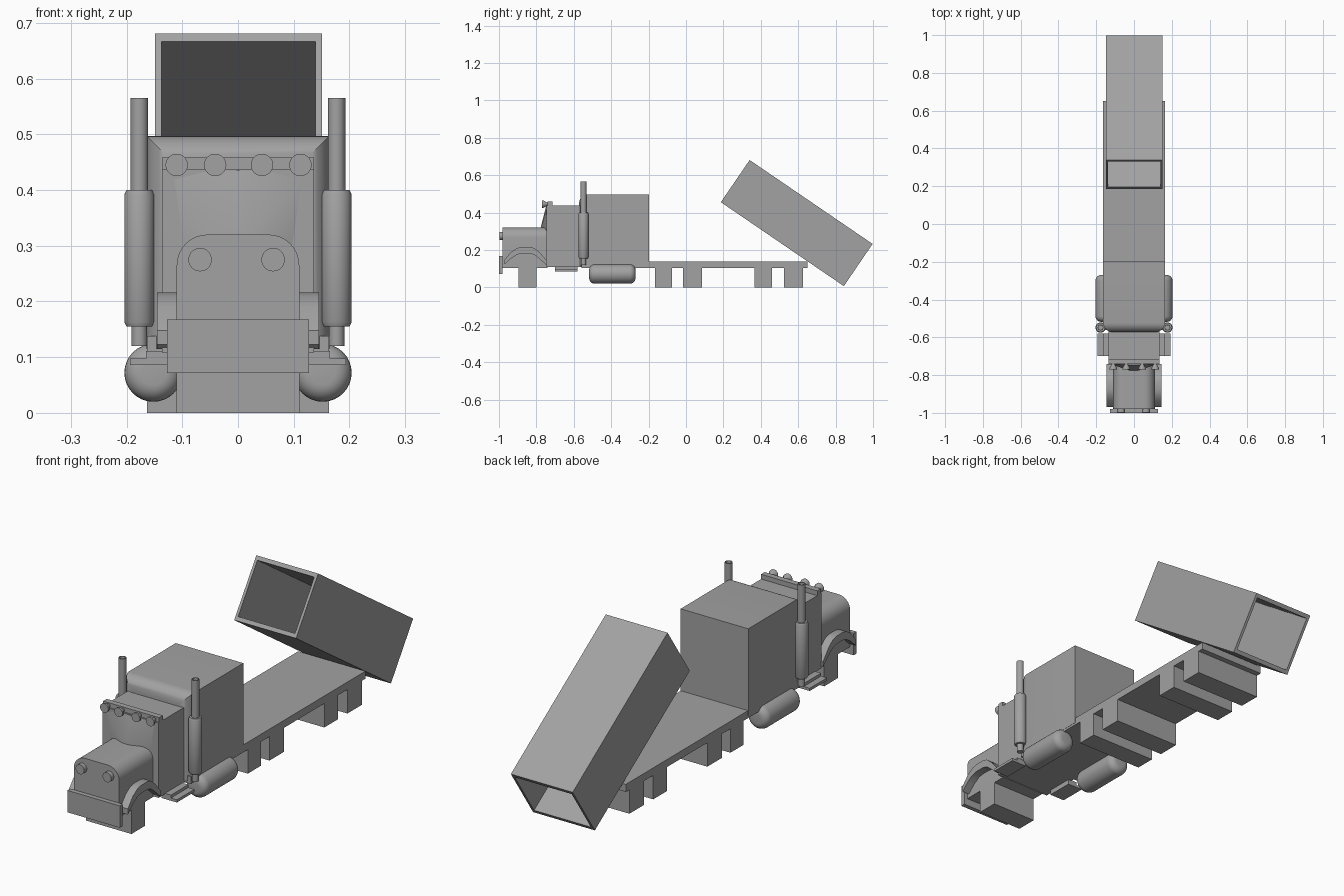
import bpy, bmesh, math
from mathutils import Matrix, Vector

cube = bpy.data.objects.get("Cube")
if cube:
    bpy.data.objects.remove(cube, do_unlink=True)

GREY = (0.36, 0.36, 0.36, 1)
grey = bpy.data.materials.new("plain grey")
grey.use_nodes = True
grey.diffuse_color = GREY
grey.node_tree.nodes["Principled BSDF"].inputs["Base Color"].default_value = GREY


def finish(name, bm, smooth=False):
    bmesh.ops.recalc_face_normals(bm, faces=bm.faces)
    mesh = bpy.data.meshes.new(name)
    bm.to_mesh(mesh)
    bm.free()
    mesh.materials.append(grey)
    ob = bpy.data.objects.new(name, mesh)
    bpy.context.collection.objects.link(ob)
    if smooth:
        bpy.ops.object.select_all(action='DESELECT')
        ob.select_set(True)
        bpy.context.view_layer.objects.active = ob
        bpy.ops.object.shade_smooth_by_angle(angle=math.radians(35))
    return ob


def box(name, x, y, z, round_edges=None, radius=0.05):
    """Box from (min, max) ranges; round_edges picks edges to bevel by midpoint."""
    bm = bmesh.new()
    bmesh.ops.create_cube(bm, size=1)
    for v in bm.verts:
        v.co = Vector(r[0] if c < 0 else r[1] for c, r in zip(v.co, (x, y, z)))
    if round_edges:
        edges = [e for e in bm.edges if round_edges((e.verts[0].co + e.verts[1].co) / 2)]
        bmesh.ops.bevel(bm, geom=edges, offset=radius, segments=8, profile=0.5, affect='EDGES')
    return finish(name, bm, bool(round_edges))


def lathe(name, profile, place, direction=(0, 0, 1), segments=32):
    """Spin (radius, height) points round an axis and place the result."""
    bm = bmesh.new()
    verts = [bm.verts.new((r, 0, h)) for r, h in profile]
    edges = [bm.edges.new(pair) for pair in zip(verts, verts[1:])]
    bmesh.ops.spin(bm, geom=verts + edges, axis=(0, 0, 1), cent=(0, 0, 0),
                   angle=math.tau, steps=segments, use_duplicate=False)
    bmesh.ops.remove_doubles(bm, verts=bm.verts, dist=0.0002)
    turn = Vector((0, 0, 1)).rotation_difference(Vector(direction)).to_matrix().to_4x4()
    bm.transform(Matrix.Translation(place) @ turn)
    return finish(name, bm, True)


def extrude_x(name, outline, x0, x1, smooth=False):
    """Prism along x from a (y, z) outline."""
    bm = bmesh.new()
    face = bm.faces.new([bm.verts.new((x0, y, z)) for y, z in outline])
    moved = bmesh.ops.extrude_face_region(bm, geom=[face])["geom"]
    for v in moved:
        if isinstance(v, bmesh.types.BMVert):
            v.co.x = x1
    return finish(name, bm, smooth)


# Flat bed and wheel blocks
box("flat_bed", (-0.163, 0.163), (-0.56, 0.65), (0.105, 0.138))
for i, (y0, y1) in enumerate([(-0.165, -0.075), (-0.015, 0.085), (0.365, 0.46), (0.525, 0.625)]):
    box(f"rear_wheel_block_{i + 1}", (-0.163, 0.163), (y0, y1), (0, 0.106))
box("front_wheel_block", (-0.11, 0.11), (-0.895, -0.8), (0, 0.106))

# Sleeper with rounded front, cab and hood
box("sleeper", (-0.164, 0.164), (-0.572, -0.197), (0.115, 0.497),
    lambda m: m.y < -0.5 and m.z > 0.2, 0.05)
box("cab", (-0.136, 0.136), (-0.745, -0.54), (0.108, 0.437))
box("hood", (-0.11, 0.11), (-0.98, -0.74), (0.105, 0.32),
    lambda m: abs(m.y + 0.86) < 0.05 and m.z > 0.3, 0.055)

# Wedge shaped windscreen
bm = bmesh.new()
for co in [(-0.11, -0.74, 0.3), (0.11, -0.74, 0.3), (0, -0.782, 0.3),
           (-0.13, -0.74, 0.435), (0.13, -0.74, 0.435), (0, -0.748, 0.435)]:
    bm.verts.new(co)
bmesh.ops.convex_hull(bm, input=bm.verts)
finish("windscreen", bm, True)

# Bumper, headlights and roof lamps
box("bumper", (-0.127, 0.127), (-1, -0.98), (0.072, 0.168))
box("lamp_bar", (-0.136, 0.136), (-0.74, -0.715), (0.43, 0.458))
for i, x in enumerate((-0.068, 0.063)):
    lathe(f"headlight_{i + 1}", [(0, 0), (0.021, 0), (0.021, 0.018), (0, 0.018)],
          (x, -0.98, 0.275), (0, -1, 0))
for i, x in enumerate((-0.11, -0.041, 0.043, 0.112)):
    lathe(f"roof_lamp_{i + 1}", [(0, 0), (0.007, 0), (0.009, 0.012), (0.02, 0.03), (0.02, 0.038), (0, 0.038)],
          (x, -0.732, 0.445), (0, -1, 0))

# Fender outline: an arched band
outer = [(-0.97, 0.148), (-0.935, 0.19), (-0.905, 0.21), (-0.88, 0.216),
         (-0.835, 0.216), (-0.81, 0.21), (-0.78, 0.185), (-0.742, 0.14)]
inner = [(y, z - (0.035 if 0 < i < 7 else 0.025)) for i, (y, z) in enumerate(outer)]

for side, s in (("left", 1), ("right", -1)):
    def span(a, b):
        return tuple(sorted((a * s, b * s)))

    extrude_x(f"{side}_fender", outer + inner[::-1], 0.1 * s, 0.145 * s, True)
    box(f"{side}_upper_step", span(0.12, 0.165), (-0.7, -0.58), (0.086, 0.111))
    box(f"{side}_lower_step", span(0.12, 0.194), (-0.7, -0.58), (0.086, 0.098))

    # Fuel tank with rounded ends
    r, length, c = 0.052, 0.248, 0.03
    arc = [(r - c + c * math.sin(a), c - c * math.cos(a))
           for a in (math.pi / 2 * k / 6 for k in range(7))]
    lathe(f"{side}_fuel_tank", [(0, 0)] + arc + [(q, length - h) for q, h in arc[::-1]] + [(0, length)],
          (0.152 * s, -0.518, 0.072), (0, 1, 0))

    # Exhaust: lower pipe, silencer and open stack
    lathe(f"{side}_exhaust",
          [(0, 0.12), (0.014, 0.12), (0.014, 0.155), (0.023, 0.155), (0.027, 0.163),
           (0.027, 0.392), (0.023, 0.4), (0.0155, 0.4), (0.0155, 0.565),
           (0.012, 0.565), (0.012, 0.5), (0, 0.5)], (0.177 * s, -0.548, 0))

# Tipped cargo box, open at both ends
bm = bmesh.new()
half_w, half_h, half_l = 0.15, 0.1365, 0.398
loops = []
for y in (-half_l, half_l):
    for w, h in ((half_w, half_h), (half_w - 0.012, half_h - 0.018)):
        loops.append([bm.verts.new((a * w, y, b * h)) for a, b in ((-1, -1), (1, -1), (1, 1), (-1, 1))])
front_out, front_in, back_out, back_in = loops
for p, q in ((front_out, front_in), (back_out, back_in), (front_out, back_out), (front_in, back_in)):
    for i in range(4):
        j = (i + 1) % 4
        bm.faces.new((p[i], p[j], q[j], q[i]))
bm.transform(Matrix.Translation((0.001, 0.592, 0.344)) @ Matrix.Rotation(math.radians(-34.3), 4, 'X'))
finish("cargo_box", bm)
